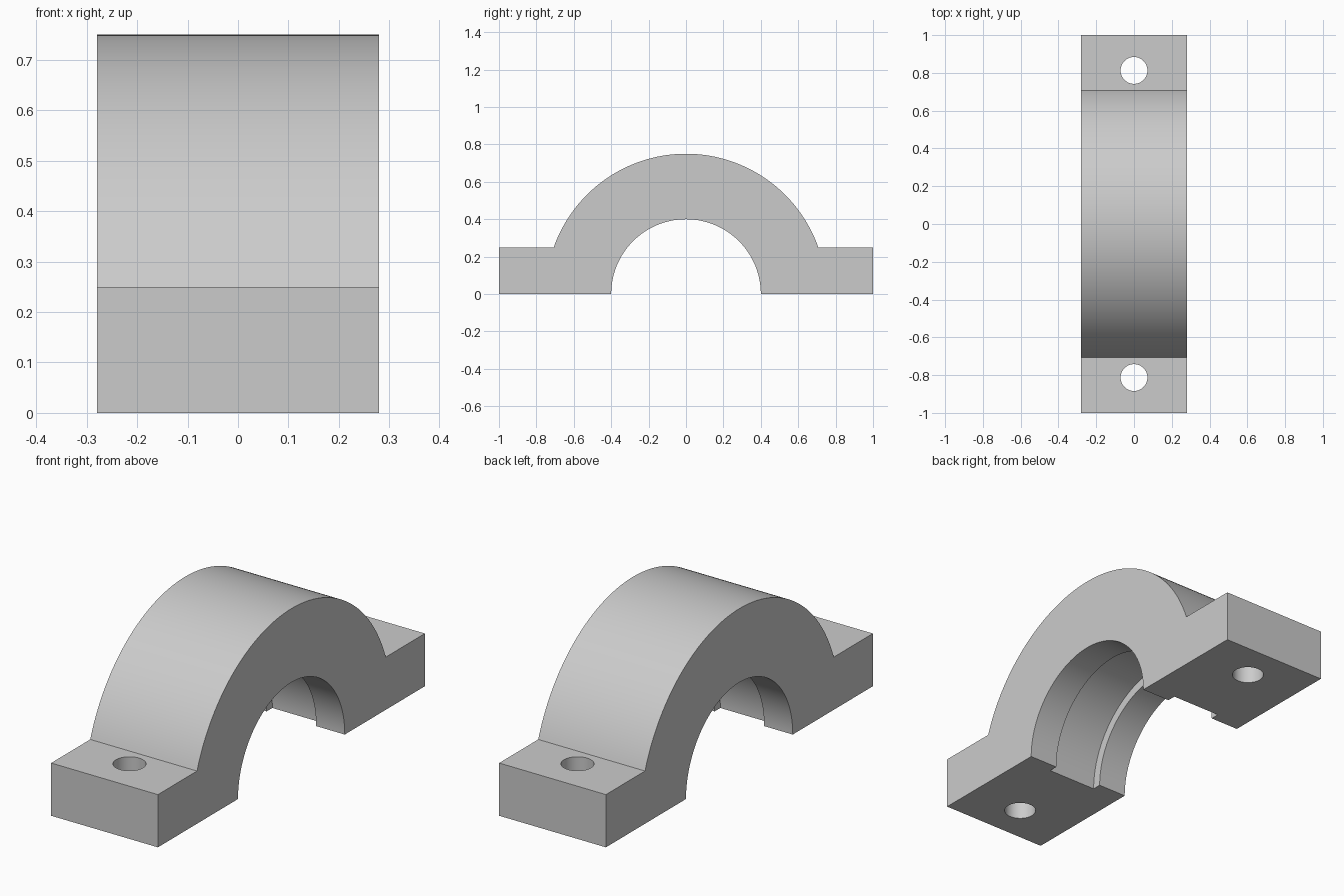
import bpy, bmesh
from math import sin, cos, pi, asin, radians

cube = bpy.data.objects.get("Cube")
if cube:
    bpy.data.objects.remove(cube, do_unlink=True)

WIDTH, OUTER, BORE, FOOT = 0.56, 0.75, 0.4, 0.25
GROOVE_R, GROOVE_W = 0.443, 0.26
HOLE_R, HOLE_Y = 0.071, 0.813

grey = bpy.data.materials.new("light_grey")
grey.use_nodes = True
colour = (0.6, 0.6, 0.6, 1)
grey.diffuse_color = colour
grey.node_tree.nodes["Principled BSDF"].inputs["Base Color"].default_value = colour


def arc(radius, start, end, steps):
    angles = [start + (end - start) * i / steps for i in range(steps + 1)]
    return [(radius * cos(a), radius * sin(a)) for a in angles]


# Bearing cap: side profile swept across the width
lift = asin(FOOT / OUTER)
profile = ([(1, 0), (1, FOOT)] + arc(OUTER, lift, pi - lift, 96)
           + [(-1, FOOT), (-1, 0)] + arc(BORE, pi, 0, 96))
bm = bmesh.new()
face = bm.faces.new([bm.verts.new((-WIDTH / 2, y, z)) for y, z in profile])
swept = bmesh.ops.extrude_face_region(bm, geom=[face])
verts = [v for v in swept["geom"] if isinstance(v, bmesh.types.BMVert)]
bmesh.ops.translate(bm, vec=(WIDTH, 0, 0), verts=verts)
bmesh.ops.recalc_face_normals(bm, faces=bm.faces)
mesh = bpy.data.meshes.new("bearing_cap")
bm.to_mesh(mesh)
bm.free()
cap = bpy.data.objects.new("bearing_cap", mesh)
bpy.context.collection.objects.link(cap)
mesh.materials.append(grey)


def cut(name, radius, depth, location, rotation, sides):
    """Cut a cylinder out of the cap."""
    bpy.ops.mesh.primitive_cylinder_add(vertices=sides, radius=radius, depth=depth,
                                        location=location, rotation=rotation)
    cutter = bpy.context.object
    cutter.name = name
    cutter.data.materials.append(grey)
    bpy.ops.object.select_all(action="DESELECT")
    cap.select_set(True)
    bpy.context.view_layer.objects.active = cap
    mod = cap.modifiers.new(name, "BOOLEAN")
    mod.operation, mod.solver, mod.object = "DIFFERENCE", "EXACT", cutter
    bpy.ops.object.modifier_apply(modifier=mod.name)
    bpy.data.objects.remove(cutter, do_unlink=True)


# Groove around the middle of the bore, and a bolt hole in each foot
cut("groove", GROOVE_R, GROOVE_W, (0, 0, 0), (0, pi / 2, 0), 192)
for side in (-1, 1):
    cut("bolt_hole", HOLE_R, 1, (0, side * HOLE_Y, 0), (0, 0, 0), 48)

bpy.ops.object.shade_smooth_by_angle(angle=radians(30))
